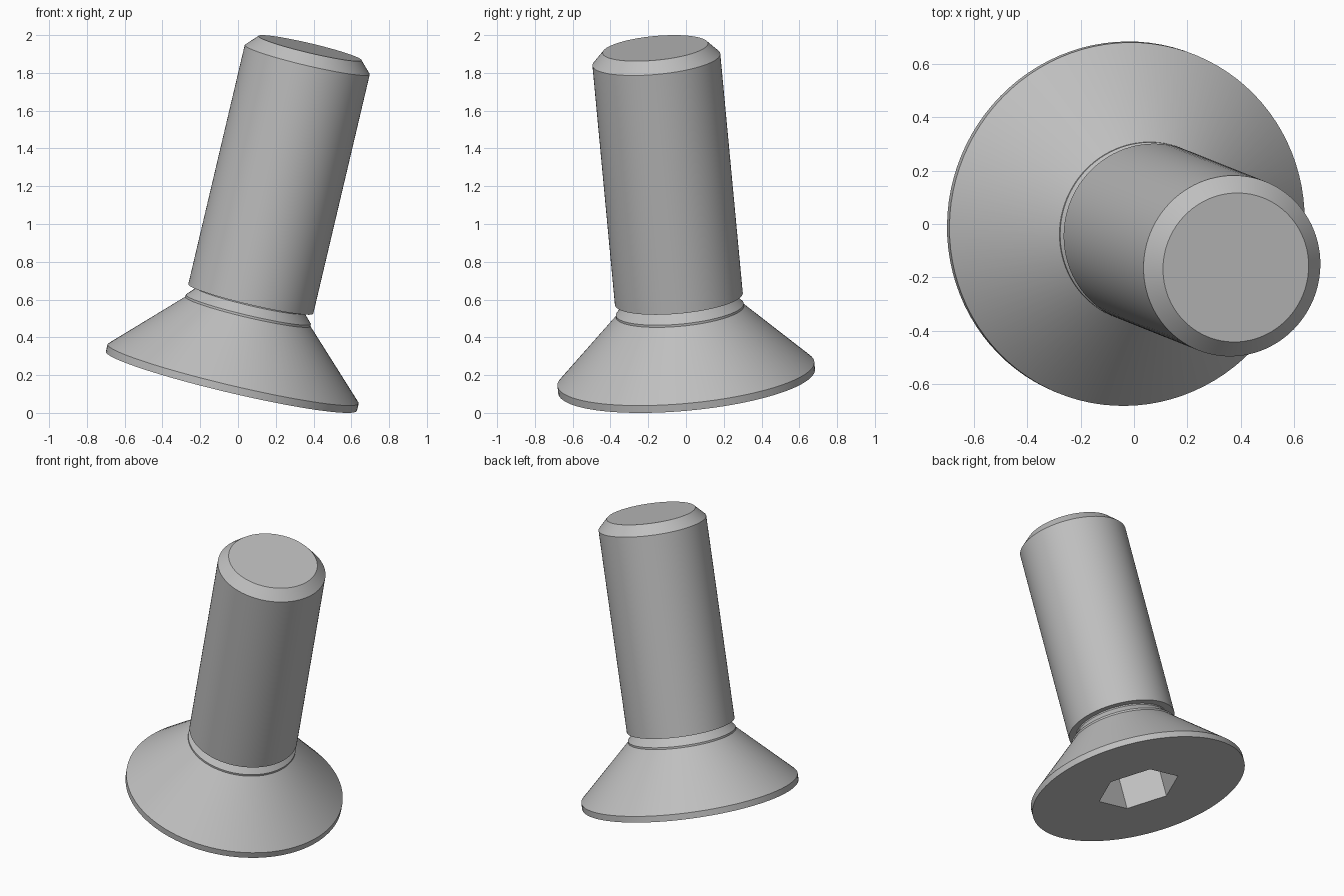
import bpy
import bmesh
from math import radians
from mathutils import Matrix, Vector

cube = bpy.data.objects.get("Cube")
if cube:
    bpy.data.objects.remove(cube, do_unlink=True)

# The screw leans along this axis, starting at the centre of the head's flat face
AXIS = Vector((0.2287, -0.0911, 0.9692)).normalized()
TILT = Vector((0, 0, 1)).rotation_difference(AXIS).to_matrix().to_4x4()
PLACE = Matrix.Translation((-0.035, 0.003, 0.168)) @ TILT

steel = bpy.data.materials.new("grey_steel")
steel.use_nodes = True
GREY = (0.52, 0.52, 0.52, 1)
steel.diffuse_color = GREY
steel.node_tree.nodes["Principled BSDF"].inputs["Base Color"].default_value = GREY


def turned(name, profile, sides=96, turn=0):
    """Solid of revolution from (radius, height) pairs, capped at both ends."""
    bm = bmesh.new()
    rings = []
    for radius, height in profile:
        place = Matrix.Translation((0, 0, height)) @ Matrix.Rotation(turn, 4, "Z")
        rings.append(bmesh.ops.create_circle(
            bm, segments=sides, radius=radius, matrix=place)["verts"])
    for low, high in zip(rings, rings[1:]):
        for i in range(sides):
            j = (i + 1) % sides
            bm.faces.new((low[i], low[j], high[j], high[i]))
    bm.faces.new(rings[0])
    bm.faces.new(rings[-1])
    bmesh.ops.recalc_face_normals(bm, faces=bm.faces)
    mesh = bpy.data.meshes.new(name)
    bm.to_mesh(mesh)
    bm.free()
    mesh.materials.append(steel)
    obj = bpy.data.objects.new(name, mesh)
    bpy.context.collection.objects.link(obj)
    obj.matrix_world = PLACE
    return obj


def select_only(obj):
    bpy.ops.object.select_all(action="DESELECT")
    obj.select_set(True)
    bpy.context.view_layer.objects.active = obj


# Countersunk head: thin rim, cone, small land and undercut neck
head = turned("countersunk_head", [
    (0.683, 0), (0.683, 0.04), (0.34, 0.38), (0.34, 0.392),
    (0.295, 0.44), (0.295, 0.47)])

# Shaft with chamfered tip
shaft = turned("shaft", [(0.34, 0.449), (0.34, 1.756), (0.28, 1.819)])

# Hexagonal drive socket cut into the head
cutter = turned("socket_cutter", [(0.26, -0.1), (0.26, 0.28)], 6, radians(36))
cutter.hide_render = True
cut = head.modifiers.new("drive_socket", "BOOLEAN")
cut.operation = "DIFFERENCE"
cut.solver = "EXACT"
cut.object = cutter
select_only(head)
bpy.ops.object.modifier_apply(modifier=cut.name)
bpy.data.objects.remove(cutter, do_unlink=True)

# Smooth round walls, crisp rims
for part in (head, shaft):
    select_only(part)
    bpy.ops.object.shade_smooth_by_angle(angle=radians(25))
